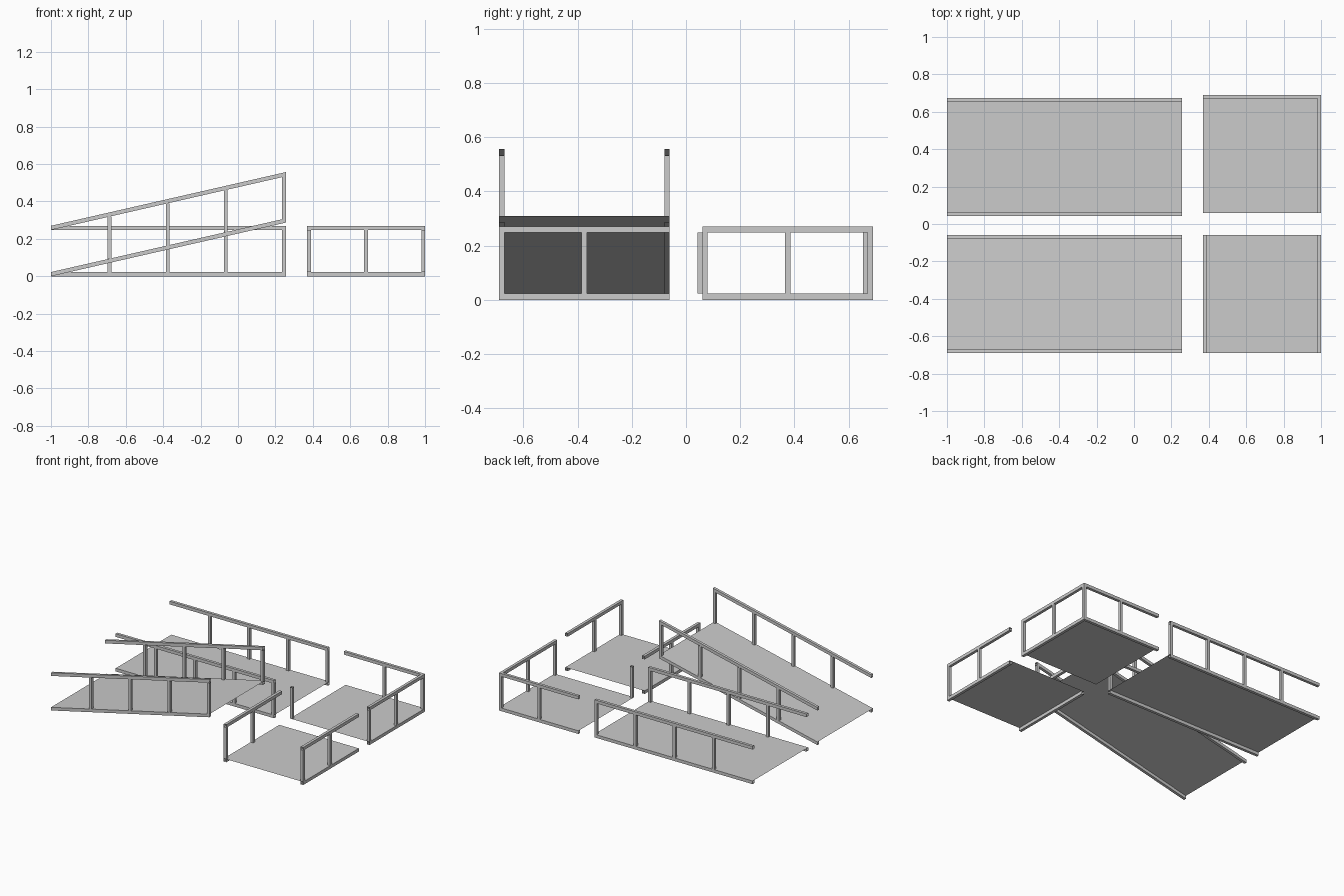
import bpy
from mathutils import Vector

cube = bpy.data.objects.get("Cube")
if cube:
    bpy.data.objects.remove(cube, do_unlink=True)

grey = bpy.data.materials.new("light_grey_metal")
grey.use_nodes = True
grey.diffuse_color = (0.6, 0.6, 0.6, 1)
grey.node_tree.nodes["Principled BSDF"].inputs["Base Color"].default_value = (0.6, 0.6, 0.6, 1)

W = 0.02       # tube width
T = 0.0225     # rail height
H = 0.27       # top of handrail above the ground
HALF = 0.63    # deck width
X, Y, Z = Vector((1, 0, 0)), Vector((0, 1, 0)), Vector((0, 0, 1))


def add_mesh(name, verts, faces):
    mesh = bpy.data.meshes.new(name)
    mesh.from_pydata(verts, [], faces)
    mesh.materials.append(grey)
    obj = bpy.data.objects.new(name, mesh)
    bpy.context.collection.objects.link(obj)
    return obj


def tube(name, start, end, a, b):
    """Open-ended box tube whose section spans vectors a and b."""
    start, end = Vector(start), Vector(end)
    if a.cross(b).dot(end - start) < 0:
        a, b = b, a
    ring = [Vector(), a, a + b, b]
    verts = [p + r for p in (start, end) for r in ring]
    faces = [(i, (i + 1) % 4, (i + 1) % 4 + 4, i + 4) for i in range(4)]
    return add_mesh(name, verts, faces)


def deck(name, x0, x1, y0, y1, rise=0):
    """Thin walking surface, optionally rising towards +x."""
    add_mesh(name, [(x0, y0, T), (x1, y0, T + rise), (x1, y1, T + rise), (x0, y1, T)],
             [(0, 1, 2, 3)])


def railing(name, start, end, posts, rise=0):
    """Bottom rail, handrail and posts; posts are distances along the run."""
    p, q = Vector((*start, 0)), Vector((*end, rise))
    flat = Vector((q.x - p.x, q.y - p.y, 0))
    run = flat.normalized()
    side = Y if abs(run.x) > 0.5 else X
    for part, z in (("bottom_rail", 0), ("handrail", H - T)):
        tube(f"{name}_{part}", p + Z * z, q + Z * z, side * W, Z * T)
    for i, d in enumerate(posts):
        base = p + run * d
        lift = rise * (d + W / 2) / flat.length
        tube(f"{name}_post_{i + 1}", base + Z * (lift + T), base + Z * (lift + H - T),
             side * W, run * W)


# Two long ramps: a sloped one in front and a level one behind
RAMP_X0, RAMP_X1 = -1.0, 0.256
ramp_posts = [0.303 + i * 0.311 for i in range(4)]
for name, y0, rise in (("sloped_ramp", -0.69, 0.287), ("level_ramp", 0.043, 0)):
    y1 = y0 + HALF
    deck(name + "_deck", RAMP_X0, RAMP_X1, y0, y1, rise)
    for side, y in (("front", y0), ("back", y1 - W)):
        railing(f"{name}_{side}", (RAMP_X0, y), (RAMP_X1, y), ramp_posts, rise)

# Front platform: railings on both x sides, open at the far end
PX0, PX1 = 0.37, 1.0
mid = HALF / 2 - W / 2
deck("front_platform_deck", PX0, PX1, -0.69, -0.06)
for side, x in (("right", PX0), ("left", PX1 - W)):
    railing(f"front_platform_{side}", (x, -0.69), (x, -0.06), (0, mid))

# Rear corner platform: railings on the left and back, plus a lone corner post
deck("rear_platform_deck", PX0, PX1, 0.06, 0.69)
railing("rear_platform_left", (PX1 - W, 0.06), (PX1 - W, 0.69), (0, mid, HALF - W))
railing("rear_platform_back", (PX0, 0.69 - W), (PX1, 0.69 - W), (mid,))
tube("rear_platform_corner_post", (PX0, 0.06, T), (PX0, 0.06, H - T), X * W, Y * W)
